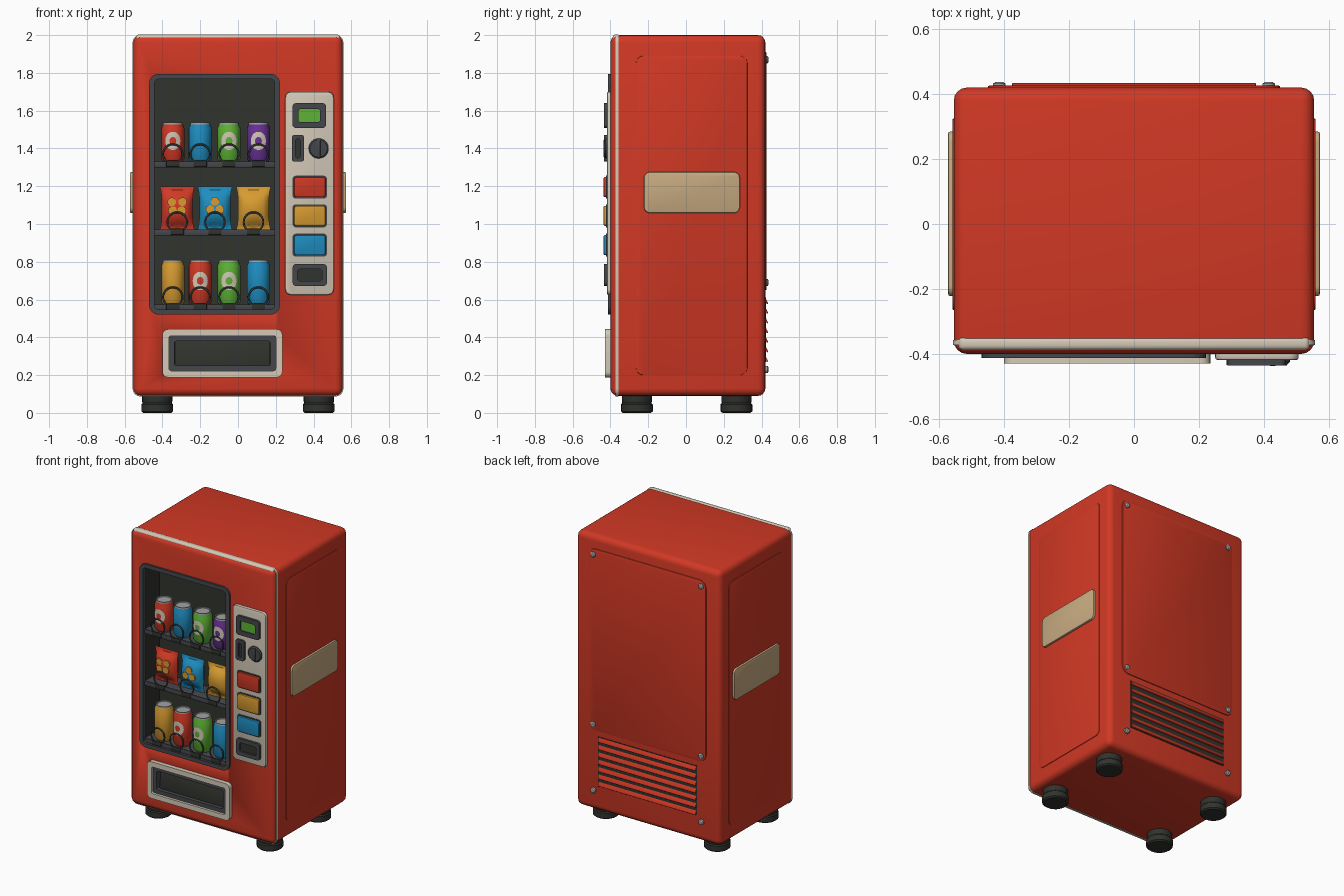
import bpy, bmesh, math
from mathutils import Vector

if "Cube" in bpy.data.objects:
    bpy.data.objects.remove(bpy.data.objects["Cube"])

def material(name, *rgb):
    m = bpy.data.materials.new(name)
    m.diffuse_color = (*rgb, 1)
    m.use_nodes = True
    m.node_tree.nodes["Principled BSDF"].inputs["Base Color"].default_value = m.diffuse_color
    return m

RED = material("red paint", 0.64, 0.04, 0.018)
CREAM = material("cream", 0.66, 0.59, 0.48)
TAN = material("tan plate", 0.58, 0.41, 0.22)
GREY = material("dark grey", 0.06, 0.062, 0.07)
DARK = material("near black", 0.03, 0.033, 0.027)
BLUE = material("blue", 0.013, 0.27, 0.53)
GREEN = material("green", 0.11, 0.45, 0.035)
YELLOW = material("amber", 0.68, 0.33, 0.03)
PURPLE = material("purple", 0.14, 0.03, 0.3)
METAL = material("light metal", 0.36, 0.36, 0.36)

def finish(bm, name, *mats, flip=False):
    bmesh.ops.recalc_face_normals(bm, faces=bm.faces)
    if flip:
        bmesh.ops.reverse_faces(bm, faces=bm.faces)
    me = bpy.data.meshes.new(name)
    bm.to_mesh(me)
    bm.free()
    for m in mats:
        me.materials.append(m)
    me.shade_smooth()
    me.set_sharp_from_angle(angle=math.radians(35))
    ob = bpy.data.objects.new(name, me)
    bpy.context.collection.objects.link(ob)
    return ob

def bevel(bm, edges, width, seg):
    bmesh.ops.bevel(bm, geom=edges, offset=width, offset_type='OFFSET', segments=seg,
                    profile=0.5, affect='EDGES', clamp_overlap=True)

def box(name, x, y, z, mat, edge=0.0, corner=0.0, axis=1, seg=2, open_front=False):
    """Box from ranges; corner rounds the edges along axis, edge softens the rest."""
    bm = bmesh.new()
    bmesh.ops.create_cube(bm, size=1)
    for v in bm.verts:
        v.co = Vector([r[0] if c < 0 else r[1] for c, r in zip(v.co, (x, y, z))])
    if corner:
        along = [e for e in bm.edges if abs((e.verts[0].co - e.verts[1].co).normalized()[axis]) > 0.9]
        bevel(bm, along, corner, 5)
    if edge:
        bevel(bm, [e for e in bm.edges if e.calc_face_angle(0) > 0.6], edge, seg)
    if open_front:
        bm.normal_update()
        bmesh.ops.delete(bm, geom=[f for f in bm.faces if f.normal.y < -0.9], context='FACES')
    return finish(bm, name, mat, flip=open_front)

def rounded(x, z, r, n=5):
    pts = []
    for i, (cx, cz) in enumerate(((x[1]-r, z[1]-r), (x[0]+r, z[1]-r), (x[0]+r, z[0]+r), (x[1]-r, z[0]+r))):
        for k in range(n + 1):
            a = math.pi / 2 * (i + k / n)
            pts.append((cx + r * math.cos(a), cz + r * math.sin(a)))
    return pts

def frame(name, x, y, z, w, r, mat, edge=0.007):
    """Rounded rectangular ring facing -y."""
    bm = bmesh.new()
    inner = rounded((x[0]+w, x[1]-w), (z[0]+w, z[1]-w), max(r - w, 0.012))
    outer = rounded(x, z, r)
    loops = [[bm.verts.new((px, py, pz)) for px, pz in pts]
             for pts, py in ((outer, y[0]), (inner, y[0]), (inner, y[1]), (outer, y[1]))]
    n = len(outer)
    for a, b in zip(loops, loops[1:] + loops[:1]):
        for i in range(n):
            bm.faces.new((a[i], a[(i+1) % n], b[(i+1) % n], b[i]))
    front = [e for e in bm.edges if all(abs(v.co.y - y[0]) < 1e-5 for v in e.verts)
             and e.calc_face_angle(0) > 0.8]
    bevel(bm, front, edge, 2)
    return finish(bm, name, mat)

def lathe(name, profile, loc, mats, rule=None, seg=24, rot=0.0):
    bm = bmesh.new()
    rings = [[bm.verts.new((r * math.cos(2*math.pi*i/seg), r * math.sin(2*math.pi*i/seg), z))
              for i in range(seg)] for r, z in profile]
    for k, (a, b) in enumerate(zip(rings, rings[1:])):
        for i in range(seg):
            f = bm.faces.new((a[i], a[(i+1) % seg], b[(i+1) % seg], b[i]))
            f.material_index = rule(k) if rule else 0
    for ring, k in ((rings[0], 0), (rings[-1], len(rings) - 2)):
        bm.faces.new(ring).material_index = rule(k) if rule else 0
    ob = finish(bm, name, *mats)
    ob.location = loc
    ob.rotation_euler.x = rot
    return ob

# Cabinet and cream front trim, with window and tray recesses cut out
body = box("cabinet", (-0.555, 0.555), (-0.4, 0.42), (0.09, 2.0), RED, edge=0.04, seg=4)
trim = box("front_trim", (-0.558, 0.558), (-0.372, -0.358), (0.087, 2.002), CREAM, corner=0.042)
cutters = [box("window_cutter", (-0.455, 0.205), (-0.6, -0.215), (0.535, 1.78), DARK),
           box("tray_cutter", (-0.375, 0.21), (-0.6, -0.29), (0.215, 0.415), DARK)]
for ob in (body, trim):
    for c in cutters:
        mod = ob.modifiers.new("cut", 'BOOLEAN')
        mod.operation, mod.solver, mod.object = 'DIFFERENCE', 'EXACT', c
        bpy.context.view_layer.objects.active = ob
        bpy.ops.object.modifier_apply(modifier=mod.name)
for c in cutters:
    bpy.data.objects.remove(c)
box("top_trim", (-0.54, 0.54), (-0.388, -0.347), (1.965, 2.003), CREAM, edge=0.014, seg=3)
box("window_liner", (-0.452, 0.202), (-0.396, -0.218), (0.538, 1.777), DARK, open_front=True)
box("tray_liner", (-0.372, 0.207), (-0.396, -0.293), (0.218, 0.412), DARK, open_front=True)
frame("window_frame", (-0.47, 0.222), (-0.413, -0.38), (0.52, 1.795), 0.028, 0.05, GREY)

# Delivery tray
frame("tray_frame", (-0.4, 0.235), (-0.43, -0.39), (0.188, 0.443), 0.035, 0.03, CREAM)
frame("tray_inner_frame", (-0.367, 0.202), (-0.412, -0.37), (0.22, 0.41), 0.03, 0.02, GREY)
flap = box("tray_flap", (-0.335, 0.17), (-0.008, 0.008), (-0.07, 0.07), DARK, edge=0.004)
flap.location = (0, -0.37, 0.315)
flap.rotation_euler.x = -0.12

# Feet
for sx in (-1, 1):
    for y in (-0.26, 0.267):
        lathe("foot", [(0.074, 0), (0.084, 0.008), (0.084, 0.045), (0.077, 0.052), (0.08, 0.06), (0.08, 0.1)],
              (sx * 0.428, y, 0), [DARK])

# Side panels and plates
for s in (-1, 1):
    box("side_panel", sorted((s * 0.54, s * 0.559)), (-0.265, 0.325), (0.2, 1.89), RED,
        edge=0.003, corner=0.04, axis=0)
    box("side_plate", sorted((s * 0.54, s * 0.573)), (-0.222, 0.285), (1.058, 1.275), TAN,
        edge=0.008, corner=0.03, axis=0)

# Back panel, louvre vent and screws
box("back_panel", (-0.45, 0.45), (0.4, 0.426), (0.65, 1.91), RED, edge=0.004, corner=0.05)
box("vent_backing", (-0.38, 0.38), (0.41, 0.423), (0.27, 0.61), DARK)
for i in range(7):
    slat = box("vent_slat", (-0.375, 0.375), (-0.004, 0.004), (-0.018, 0.018), RED, edge=0.002)
    slat.location = (0, 0.424, 0.287 + i * 0.051)
    slat.rotation_euler.x = 0.45
for x in (-0.415, 0.415):
    for z in (0.23, 0.69, 1.87):
        lathe("screw", [(0.019, 0), (0.019, 0.012), (0.012, 0.017)], (x, 0.42, z), [METAL],
              seg=12, rot=-math.pi / 2)

# Control panel
box("control_panel", (0.25, 0.507), (-0.419, -0.39), (0.625, 1.7), CREAM, edge=0.008, corner=0.03)
frame("screen_bezel", (0.288, 0.467), (-0.435, -0.41), (1.508, 1.64), 0.032, 0.02, GREY)
box("screen", (0.315, 0.44), (-0.426, -0.41), (1.535, 1.613), GREEN)
frame("coin_slot_rim", (0.285, 0.35), (-0.434, -0.41), (1.33, 1.472), 0.02, 0.015, GREY, 0.004)
box("coin_slot", (0.3, 0.335), (-0.424, -0.41), (1.345, 1.457), DARK)
lathe("dial", [(0.053, 0), (0.053, 0.015), (0.046, 0.022)], (0.427, -0.41, 1.4), [GREY], rot=math.pi / 2)
box("dial_grip", (0.418, 0.436), (-0.438, -0.42), (1.355, 1.445), GREY, edge=0.003)
for z, mat, nm in ((1.195, RED, "red"), (1.043, YELLOW, "amber"), (0.888, BLUE, "blue")):
    box(nm + "_button_base", (0.289, 0.471), (-0.423, -0.41), (z - 0.061, z + 0.061), GREY, corner=0.018)
    box(nm + "_button", (0.297, 0.463), (-0.436, -0.41), (z - 0.053, z + 0.053), mat, edge=0.005, corner=0.015)
frame("coin_return_rim", (0.289, 0.471), (-0.435, -0.41), (0.672, 0.788), 0.027, 0.02, GREY)
box("coin_return", (0.31, 0.45), (-0.424, -0.41), (0.69, 0.77), DARK)

# Shelves, tags and coils
CAN_X = (-0.345, -0.2, -0.048, 0.108)
BAG_X = (-0.322, -0.122, 0.082)
ROWS = ((1.325, CAN_X), (0.965, BAG_X), (0.568, CAN_X))
for z, xs in ROWS:
    box("shelf", (-0.45, 0.2), (-0.388, -0.22), (z - 0.02, z), GREY, edge=0.003)
    box("shelf_lip", (-0.45, 0.2), (-0.396, -0.384), (z - 0.026, z + 0.006), GREY, edge=0.003)
    for x in xs:
        box("shelf_tag", (x - 0.035, x + 0.035), (-0.402, -0.39), (z - 0.022, z + 0.01), DARK, edge=0.002)
        bpy.ops.mesh.primitive_torus_add(location=(x, -0.388, z + 0.045), rotation=(math.pi / 2, 0, 0),
                                         major_radius=0.052, minor_radius=0.005,
                                         major_segments=24, minor_segments=6)
        coil = bpy.context.object
        coil.name = "coil"
        coil.data.materials.append(GREY)
        coil.data.shade_smooth()

# Cans with ring labels wrapped on the front
def can(x, z, h, mat, label):
    R, y = 0.061, -0.318
    lathe("can", [(0.046, 0), (0.05, 0.004), (R, 0.02), (R, h - 0.03), (0.052, h - 0.01), (0.052, h), (0.046, h),
                  (0.044, h - 0.006)], (x, y, z), [mat, METAL], lambda k: int(k in (0, 4, 5, 6)))
    if label:
        bm = bmesh.new()
        rings = []
        for r in (0.018, 0.03, 0.042):
            rings.append([])
            for i in range(20):
                a = 2 * math.pi * i / 20
                u = r * math.cos(a) / R
                rings[-1].append(bm.verts.new((x + (R + 0.002) * math.sin(u), y - (R + 0.002) * math.cos(u),
                                               z + h * 0.54 + 1.15 * r * math.sin(a))))
        for a, b in zip(rings, rings[1:]):
            for i in range(20):
                bm.faces.new((a[i], a[(i+1) % 20], b[(i+1) % 20], b[i]))
        bm.normal_update()
        ob = finish(bm, "can_label", CREAM)
        if ob.data.polygons[0].normal.y > 0:
            ob.data.flip_normals()

for x, mat in zip(CAN_X, (RED, BLUE, GREEN, PURPLE)):
    can(x, 1.325, 0.213, mat, mat is not BLUE)
for x, mat in zip(CAN_X, (YELLOW, RED, GREEN, BLUE)):
    can(x, 0.568, 0.242, mat, mat in (RED, GREEN))

# Snack bags: pillow shape with flat crimped ends
def bulge(u, v):
    return 0.004 + 0.046 * math.sqrt(max(0, 1 - u * u)) * max(0, 1 - (abs(v) / 0.85) ** 2.5)

def bag(x, mat, spots):
    bm = bmesh.new()
    n = 12
    yc, zc = -0.318, 1.083
    for s in (-1, 1):
        grid = [[bm.verts.new((x + u * (0.082 + 0.01 * v ** 4), yc + s * bulge(u, v), zc + 0.115 * v))
                 for u in [2 * i / n - 1 for i in range(n + 1)]] for v in [2 * j / n - 1 for j in range(n + 1)]]
        for j in range(n):
            for i in range(n):
                bm.faces.new((grid[j][i], grid[j][i+1], grid[j+1][i+1], grid[j+1][i]))
    bmesh.ops.remove_doubles(bm, verts=bm.verts, dist=0.0085)
    finish(bm, "snack_bag", mat)
    for u, v in spots:
        lathe("bag_spot", [(0.023, 0), (0.023, 0.008)], (x + u * 0.082, yc - bulge(u, v) + 0.003, zc + 0.115 * v),
              [YELLOW], seg=14, rot=math.pi / 2)

bag(BAG_X[0], RED, [(-0.35, 0.3), (0.35, 0.3), (-0.3, -0.1), (0.3, -0.1)])
bag(BAG_X[1], BLUE, [(0, 0.32), (-0.32, -0.05), (0.32, -0.05)])
bag(BAG_X[2], YELLOW, [])
